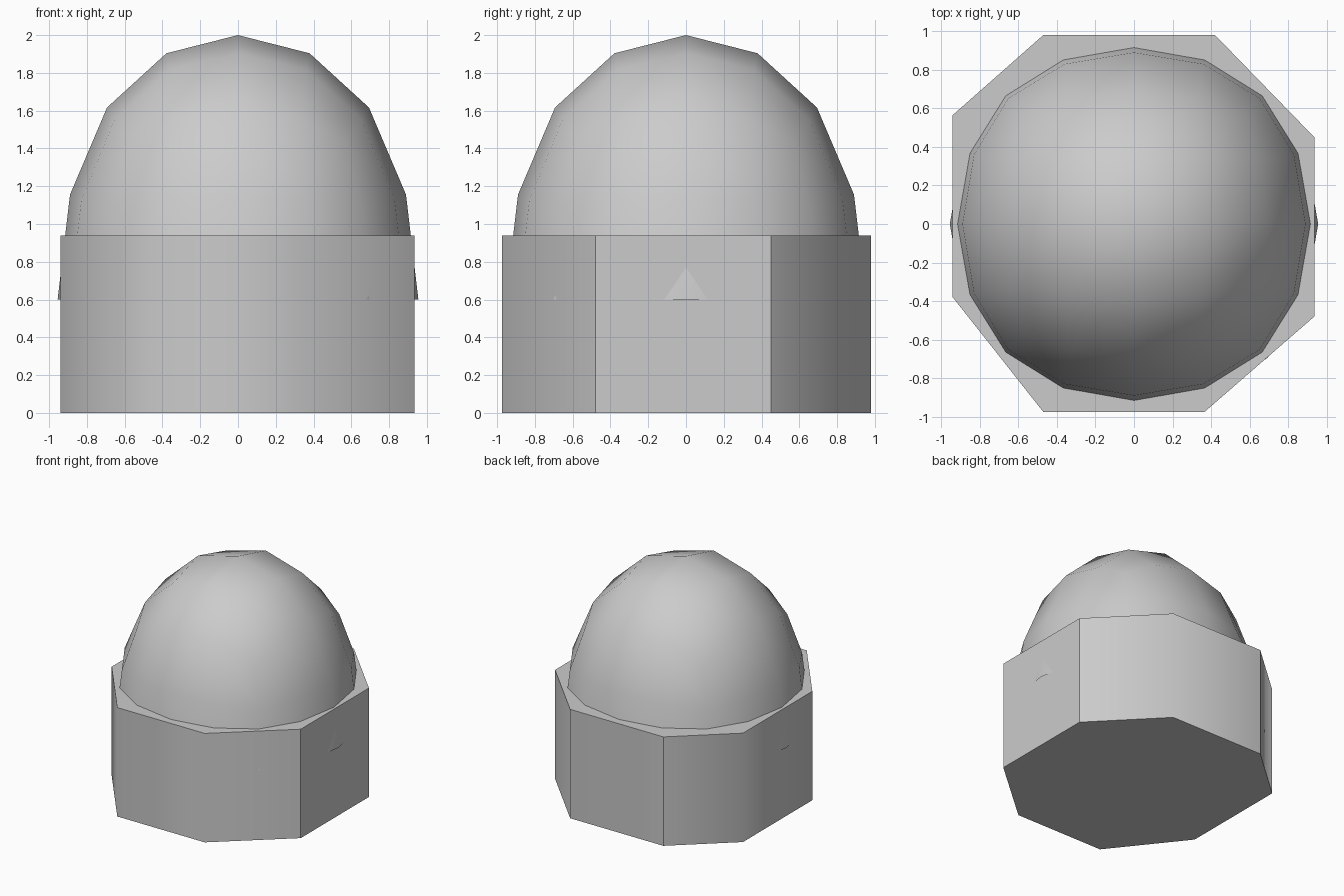
import bpy
import bmesh

if "Cube" in bpy.data.objects:
    bpy.data.objects.remove(bpy.data.objects["Cube"])

# Octagonal base, slightly irregular; third value marks a hard corner
corners = [(-0.47, 0.98, 1), (-0.94, 0.565, 0), (-0.94, -0.38, 0), (-0.47, -0.975, 0),
           (0.365, -0.975, 0), (0.935, -0.48, 1), (0.935, 0.45, 1), (0.42, 0.98, 0)]
HEIGHT = 0.94

bm = bmesh.new()
low = [bm.verts.new((x, y, 0)) for x, y, _ in corners]
high = [bm.verts.new((x, y, HEIGHT)) for x, y, _ in corners]
bm.faces.new(high)
bm.faces.new(low[::-1])
for i in range(8):
    j = (i + 1) % 8
    bm.faces.new((low[i], low[j], high[j], high[i])).smooth = True
for i, (_, _, hard) in enumerate(corners):
    if hard:
        bm.edges.get((low[i], high[i])).smooth = False
for ring in (low, high):
    for i in range(8):
        bm.edges.get((ring[i], ring[(i + 1) % 8])).smooth = False
mesh = bpy.data.meshes.new("base")
bm.to_mesh(mesh)
bm.free()
bpy.context.collection.objects.link(bpy.data.objects.new("base", mesh))

# Dome: subdivided cube rounded to a ball, stretched upward, lower half removed
bpy.ops.mesh.primitive_cube_add(size=2)
dome = bpy.context.object
dome.name = "dome"
sub = dome.modifiers.new("round", 'SUBSURF')
sub.levels = 2
bpy.ops.object.modifier_apply(modifier=sub.name)

bm = bmesh.new()
bm.from_mesh(dome.data)
radius = max(v.co.z for v in bm.verts)
bmesh.ops.delete(bm, geom=[v for v in bm.verts if v.co.z < -0.001], context='VERTS')
for v in bm.verts:
    v.co.x *= 0.955 / radius
    v.co.y *= 0.955 / radius
    v.co.z = 0.6 + v.co.z * 1.4 / radius
for f in bm.faces:
    f.smooth = True
bm.to_mesh(dome.data)
bm.free()
